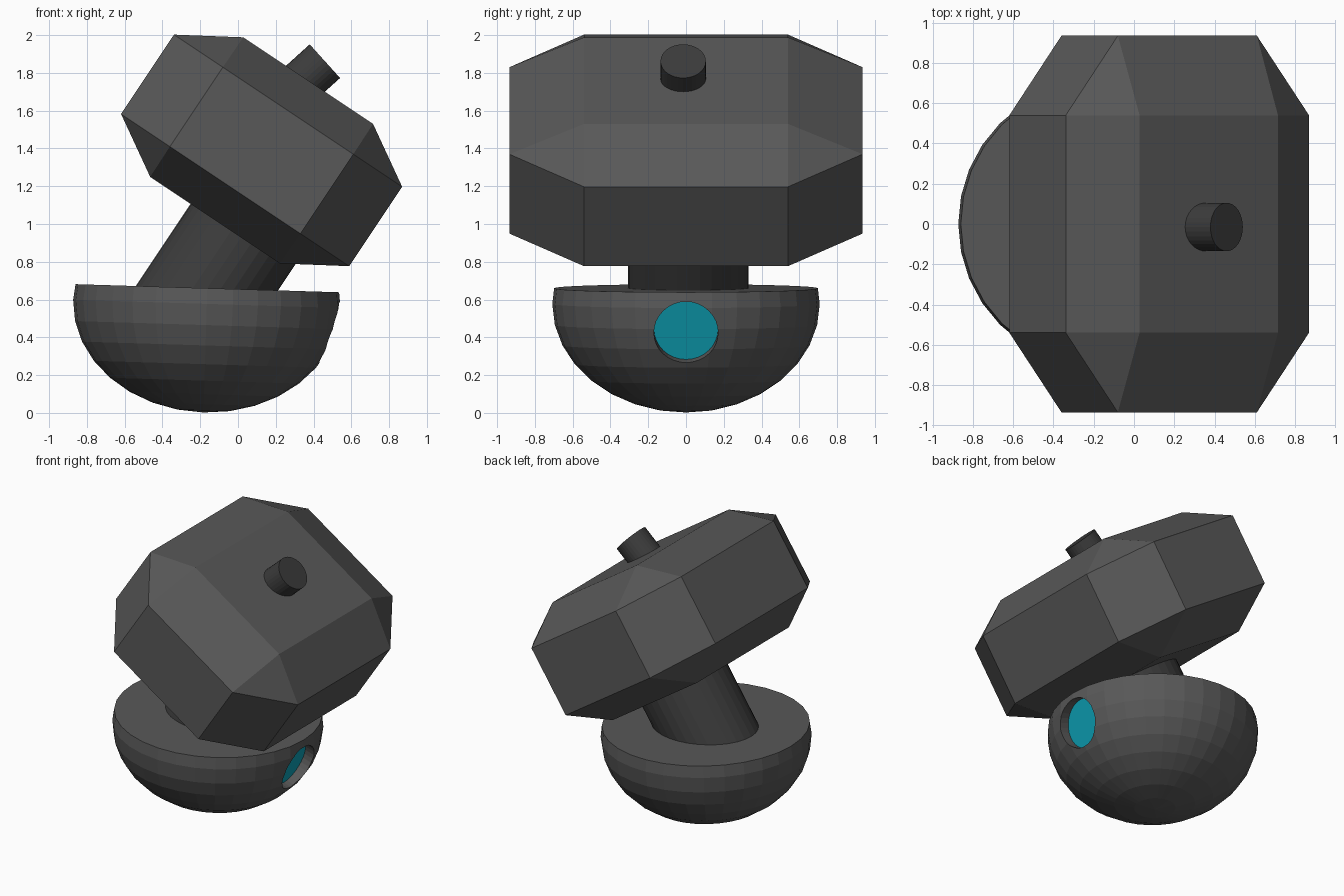
import bpy, bmesh, math
from mathutils import Vector, Matrix

if "Cube" in bpy.data.objects:
    bpy.data.objects.remove(bpy.data.objects["Cube"])


def material(name, rgb):
    m = bpy.data.materials.new(name)
    m.diffuse_color = (*rgb, 1)
    m.use_nodes = True
    m.node_tree.nodes["Principled BSDF"].inputs["Base Color"].default_value = m.diffuse_color
    return m


GREY = material("charcoal grey", (0.098, 0.098, 0.098))
DARK = material("dark grey", (0.045, 0.045, 0.045))
TEAL = material("teal", (0.004, 0.35, 0.46))


def make(name, bm, mat):
    bmesh.ops.recalc_face_normals(bm, faces=bm.faces)
    me = bpy.data.meshes.new(name)
    bm.to_mesh(me)
    bm.free()
    me.materials.append(mat)
    ob = bpy.data.objects.new(name, me)
    bpy.context.collection.objects.link(ob)
    return ob


def cylinder(name, start, end, radius, mat, sides=32):
    start, end = Vector(start), Vector(end)
    axis = end - start
    bm = bmesh.new()
    bmesh.ops.create_cone(bm, cap_ends=True, segments=sides, radius1=radius,
                          radius2=radius, depth=axis.length)
    rot = axis.to_track_quat('Z', 'Y').to_matrix().to_4x4()
    bm.transform(Matrix.Translation((start + end) / 2) @ rot)
    return make(name, bm, mat)


# Tilted frame shared by head and neck: v runs down the slope, n is the head's up axis
TILT = math.radians(33.7)


def tilted(v, y, n):
    return Matrix.Rotation(TILT, 3, 'Y') @ Vector((v, y, n))


# Head: octagonal band between two rectangular caps
bm = bmesh.new()
for sv in (-1, 1):
    for sy in (-1, 1):
        for sn in (-1, 1):
            for v, y, n in ((0.726, 0.54, 0.2525), (0.415, 0.935, 0.2525), (0.413, 0.54, 0.444)):
                bm.verts.new(tilted(-0.667 + sv * v, sy * y, 1.2255 + sn * n))
bmesh.ops.convex_hull(bm, input=bm.verts)
bmesh.ops.dissolve_limit(bm, angle_limit=math.radians(2), verts=bm.verts, edges=bm.edges)
make("head", bm, GREY)

# Neck
cylinder("neck", tilted(-0.503, 0.012, 0.2), tilted(-0.503, 0.012, 0.95), 0.32, DARK)

# Knob on top of the head, leaning a little further than the head
top = Vector((0.46, -0.015, 1.862))
lean = Vector((0.742, 0, 0.67)).normalized()
cylinder("top_knob", top - lean * 0.32, top, 0.12, DARK)

# Base: squashed ball with a flat cut just above its middle
bm = bmesh.new()
bmesh.ops.create_uvsphere(bm, u_segments=32, v_segments=16, radius=1)
bm.transform(Matrix.Diagonal((0.708, 0.708, 0.575, 1)))
bmesh.ops.bisect_plane(bm, geom=bm.verts[:] + bm.edges[:] + bm.faces[:],
                       plane_co=(0, 0, 0.083), plane_no=(0, 0, 1), clear_outer=True)
bmesh.ops.holes_fill(bm, edges=[e for e in bm.edges if e.is_boundary], sides=0)
bm.transform(Matrix.Translation((-0.165, 0, 0.577)) @ Matrix.Rotation(math.radians(1.76), 4, 'Y'))
base = make("base", bm, GREY)

# Round recess in the right side of the base, with a teal lens at the bottom
out = Vector((math.cos(math.radians(17)), 0, -math.sin(math.radians(17))))
floor = Vector((0.42, 0, 0.447))
cutter = cylinder("recess_cutter", floor, floor + out * 0.4, 0.17, GREY)
cutter.hide_render = True
cutter.hide_viewport = False
mod = base.modifiers.new("recess", 'BOOLEAN')
mod.operation = 'DIFFERENCE'
mod.solver = 'EXACT'
mod.object = cutter
bpy.context.view_layer.objects.active = base
bpy.ops.object.modifier_apply(modifier=mod.name)
bpy.data.objects.remove(cutter)
cylinder("lens", floor - out * 0.003, floor + out * 0.005, 0.17, TEAL)
